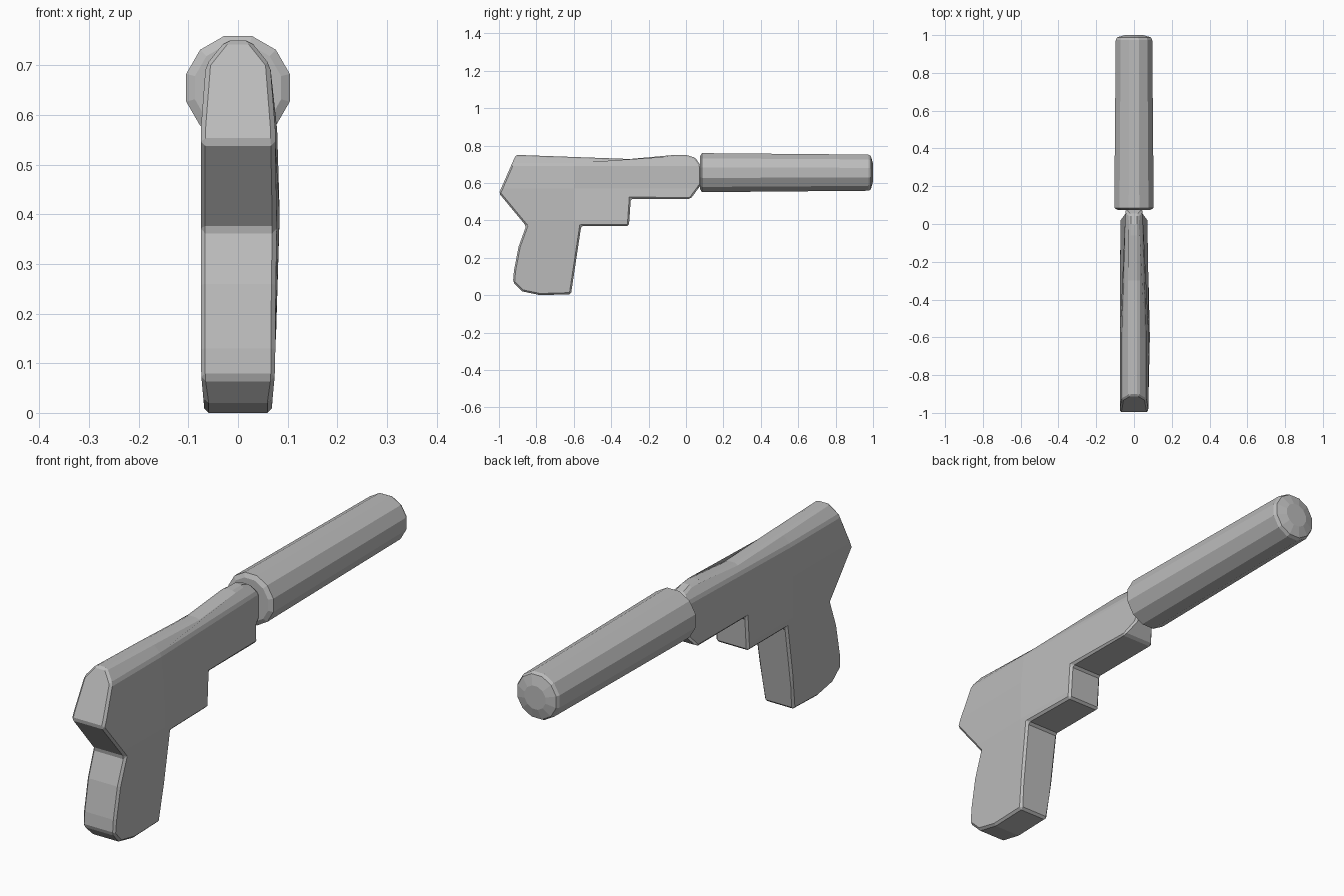
import bpy, bmesh, math
from mathutils import Vector

cube = bpy.data.objects.get("Cube")
if cube:
    bpy.data.objects.remove(cube, do_unlink=True)

gray = bpy.data.materials.new("matte gray")
gray.use_nodes = True
gray.diffuse_color = (0.5, 0.5, 0.5, 1)
gray.node_tree.nodes["Principled BSDF"].inputs["Base Color"].default_value = (0.5, 0.5, 0.5, 1)


def finish(bm, name, bevel=0):
    bmesh.ops.recalc_face_normals(bm, faces=bm.faces)
    mesh = bpy.data.meshes.new(name)
    bm.to_mesh(mesh)
    bm.free()
    mesh.materials.append(gray)
    ob = bpy.data.objects.new(name, mesh)
    bpy.context.collection.objects.link(ob)
    if bevel:
        mod = ob.modifiers.new("soft edges", "BEVEL")
        mod.width = bevel
        mod.segments = 1
        mod.limit_method = "ANGLE"
        mod.angle_limit = math.radians(35)
    return ob


def slab(name, profile, cuts, width, bevel):
    """Extrude a y-z outline across x, cut it, then shape its half width."""
    bm = bmesh.new()
    face = bm.faces.new([bm.verts.new((-1, y, z)) for y, z in profile])
    ext = bmesh.ops.extrude_face_region(bm, geom=[face])
    for v in ext["geom"]:
        if isinstance(v, bmesh.types.BMVert):
            v.co.x = 1
    for co, no in cuts:
        bmesh.ops.bisect_plane(bm, geom=bm.verts[:] + bm.edges[:] + bm.faces[:],
                               plane_co=co, plane_no=no)
    for v in bm.verts:
        v.co.x *= width(v.co)
    return finish(bm, name, bevel)


def body_width(co):
    # Narrow ridge on top, sloping flanks, gentle swelling on the left side
    if co.z > 0.72:
        w = 0.025
    elif co.z > 0.57:
        w = 0.075 - 0.01 * (co.z - 0.57) / 0.13
    elif co.z < 0.04:
        w = 0.068
    else:
        w = 0.075
    if co.y > 0.06:
        w = min(w, 0.045)
    if co.x > 0 and 0.1 < co.z < 0.57:
        w += 0.009 * max(0, 1 - abs(co.y + 0.6) / 0.4) * max(0, 1 - abs(co.z - 0.4) / 0.3)
    return w


# Slide, frame, trigger block and grip as one outline
outline = [(-0.91, 0.75), (-0.3, 0.728), (-0.06, 0.75), (0, 0.75), (0.05, 0.735),
           (0.08, 0.69), (0.08, 0.59), (0.025, 0.515), (-0.295, 0.515),
           (-0.305, 0.37), (-0.56, 0.37), (-0.615, 0.005), (-0.78, 0),
           (-0.875, 0.02), (-0.925, 0.07), (-0.92, 0.13), (-0.895, 0.26), (-0.855, 0.37),
           (-1, 0.545)]
cuts = [(Vector((0, 0, z)), Vector((0, 0, 1))) for z in (0.4, 0.57, 0.7)]
cuts.append((Vector((0, -0.6, 0)), Vector((0, 1, 0))))
slab("body_and_grip", outline, cuts, body_width, 0.009)

# Twelve-sided tapered barrel sleeve with chamfered ends
SIDES, AXIS_Z = 12, 0.655
bm = bmesh.new()
rings = []
for y, r in [(0.075, 0.09), (0.085, 0.108), (0.975, 0.1), (0.988, 0.093), (1, 0.05)]:
    ring = []
    for i in range(SIDES):
        a = math.tau * (i + 0.5) / SIDES
        ring.append(bm.verts.new((r * math.cos(a), y, AXIS_Z + r * math.sin(a))))
    rings.append(ring)
for a, b in zip(rings, rings[1:]):
    for i in range(SIDES):
        j = (i + 1) % SIDES
        bm.faces.new((a[i], a[j], b[j], b[i]))
bm.faces.new(rings[0])
bm.faces.new(rings[-1])
finish(bm, "barrel_sleeve")
